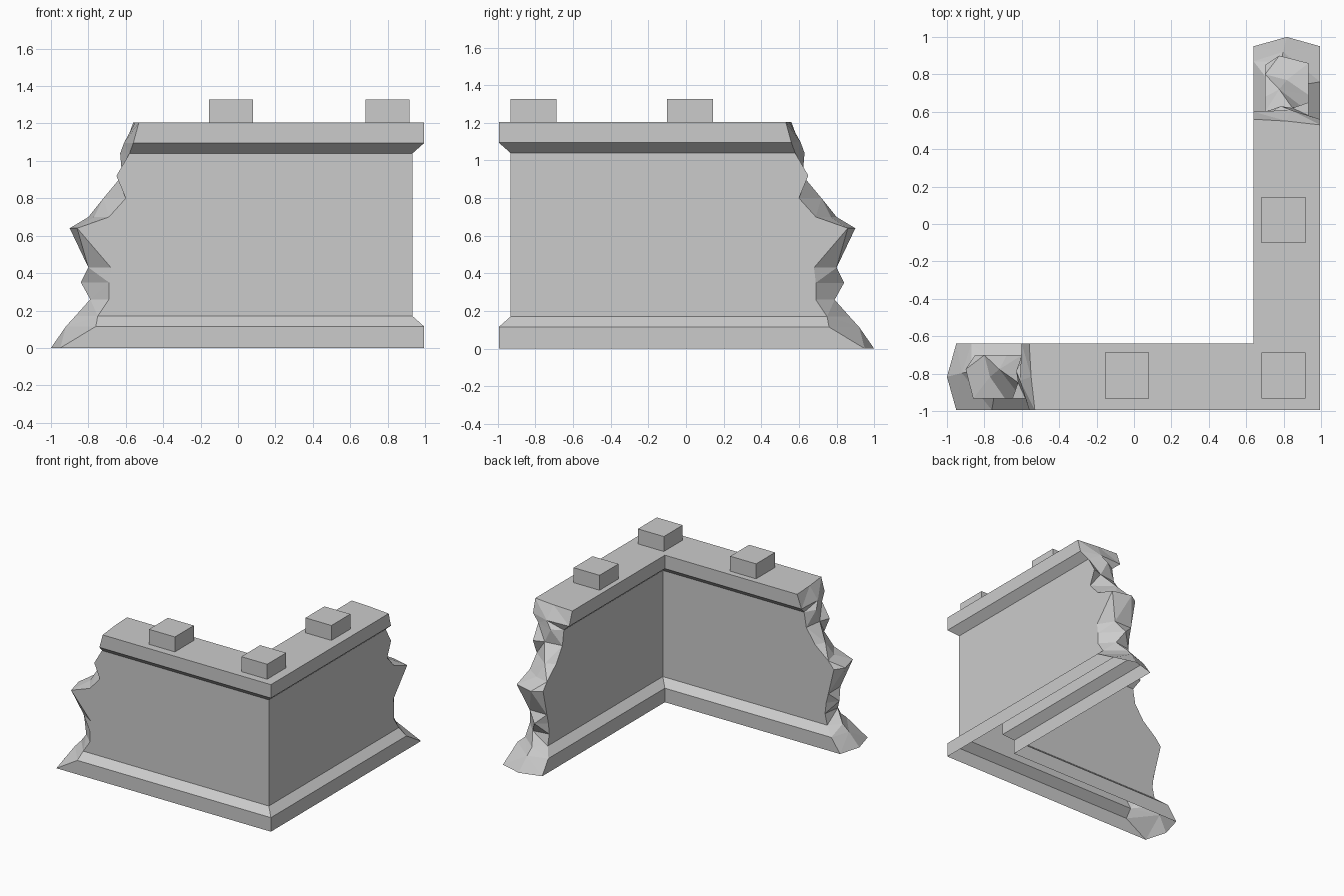
import bpy
import bmesh
from math import radians

# Remove the default object
default = bpy.data.objects.get("Cube")
if default:
    bpy.data.objects.remove(default, do_unlink=True)

# Single stone colour
stone = bpy.data.materials.new("grey_stone")
stone.use_nodes = True
grey = (0.6, 0.6, 0.6, 1.0)
stone.diffuse_color = grey
stone.node_tree.nodes["Principled BSDF"].inputs["Base Color"].default_value = grey

CENTRE = 0.817          # distance of both wall centre lines from the origin
WIDE, SLIM = 0.178, 0.116   # half thickness of the trims and of the wall body


def finish(bm, name):
    mesh = bpy.data.meshes.new(name)
    bm.to_mesh(mesh)
    bm.free()
    mesh.materials.append(stone)
    obj = bpy.data.objects.new(name, mesh)
    bpy.context.collection.objects.link(obj)
    return obj


def across(point):
    """Mirror a point over the diagonal of the corner."""
    x, y, z = point
    return (-y, -x, z)


# Rows: height, half thickness, broken edge at outer face, middle and inner face,
# sideways shift of the middle
ROWS = [
    (0.00, WIDE, -0.95, -1.00, -0.95, 0.0),
    (0.115, WIDE, -0.76, -0.92, -0.87, 0.02),
    (0.17, SLIM, -0.75, -0.87, -0.79, 0.03),
    (0.26, SLIM, -0.69, -0.79, -0.77, -0.02),
    (0.35, SLIM, -0.69, -0.84, -0.78, 0.03),
    (0.43, SLIM, -0.68, -0.80, -0.80, -0.04),
    (0.64, SLIM, -0.86, -0.90, -0.85, 0.04),
    (0.70, SLIM, -0.69, -0.77, -0.80, 0.0),
    (0.80, SLIM, -0.60, -0.72, -0.68, 0.04),
    (0.92, SLIM, -0.65, -0.62, -0.60, -0.03),
    (1.04, SLIM, -0.58, -0.63, -0.58, 0.03),
    (1.095, WIDE, -0.56, -0.61, -0.60, -0.02),
    (1.205, WIDE, -0.53, -0.55, -0.56, 0.0),
]


def build_wall():
    bm = bmesh.new()
    rings = []
    for z, half, outer, middle, inner, shift in ROWS:
        far, near = CENTRE + half, CENTRE - half
        end = [(inner, -near, z), (middle, shift - CENTRE, z), (outer, -far, z)]
        other_end = [across(p) for p in reversed(end)]
        loop = end + [(far, -far, z)] + other_end + [(near, -near, z)]
        rings.append([bm.verts.new(p) for p in loop])

    # Loft the rings; the underside stays open
    jagged = []
    for low, high in zip(rings, rings[1:]):
        count = len(low)
        for i in range(count):
            j = (i + 1) % count
            face = bm.faces.new((low[i], low[j], high[j], high[i]))
            if i in (0, 1, 4, 5):
                jagged.append(face)
    bm.faces.new(rings[-1])

    # Facet the broken ends and merge the flat wall faces
    bmesh.ops.triangulate(bm, faces=jagged)
    bmesh.ops.dissolve_limit(bm, angle_limit=radians(0.5),
                             verts=bm.verts[:], edges=bm.edges[:])
    return finish(bm, "broken_corner_wall")


def build_block(name, x, y):
    bm = bmesh.new()
    bmesh.ops.create_cube(bm, size=1.0)
    bmesh.ops.scale(bm, vec=(0.235, 0.245, 0.125), verts=bm.verts)
    bmesh.ops.translate(bm, vec=(x, y, 1.265), verts=bm.verts)
    return finish(bm, name)


# Wall and the blocks along its top
build_wall()
build_block("corner_block", 0.80, -0.81)
build_block("front_block", -0.037, -0.81)
build_block("side_block", 0.80, 0.022)
